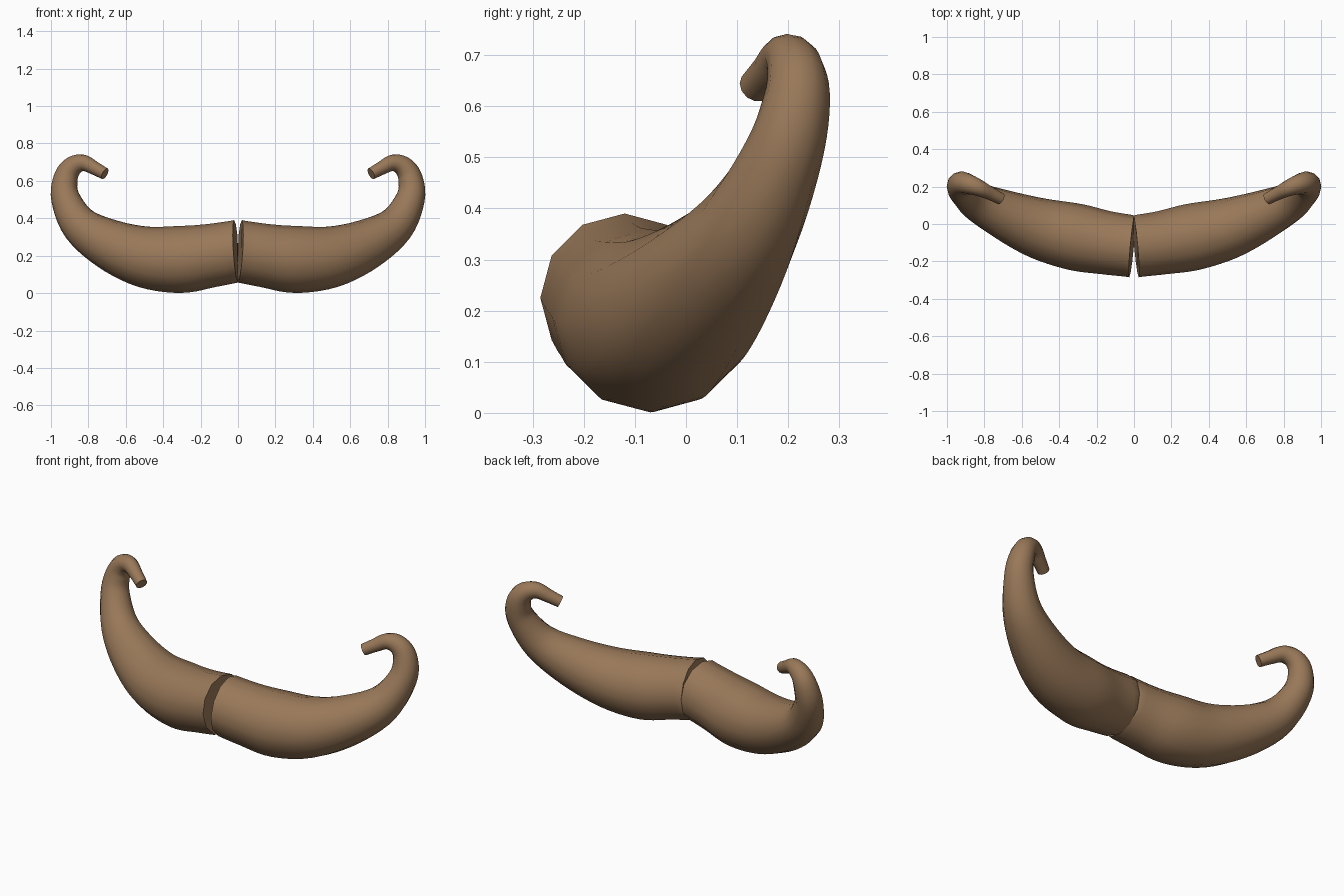
import bpy, bmesh, math
from mathutils import Vector

if "Cube" in bpy.data.objects:
    bpy.data.objects.remove(bpy.data.objects["Cube"])

SIDES, STEPS = 12, 5

# Centre line and radius of the left half, from the parting to the curled tip
STATIONS = [Vector(s) for s in (
    (0, -.12, .225, .165), (.15, -.1, .2, .17), (.31, -.07, .18, .179),
    (.5, -.025, .194, .164), (.69, .047, .262, .135), (.845, .125, .365, .102),
    (.923, .192, .51, .077), (.921, .217, .615, .065), (.885, .213, .676, .055),
    (.827, .192, .696, .044), (.765, .162, .667, .036), (.712, .134, .638, .032))]


def spline(points, steps):
    """Smooth path through the points."""
    ends = [2 * points[0] - points[1]] + points + [2 * points[-1] - points[-2]]
    path = []
    for a, b, c, d in zip(ends, ends[1:], ends[2:], ends[3:]):
        for i in range(steps):
            t = i / steps
            path.append(b + (c - a) * t / 2 + (a - 2.5 * b + 2 * c - d / 2) * t**2
                        + (1.5 * (b - c) + (d - a) / 2) * t**3)
    return path + [points[-1]]


def sweep(bm, path):
    """Tapered round tube with capped ends."""
    rings = []
    for i, p in enumerate(path):
        ahead, behind = path[min(i + 1, len(path) - 1)], path[max(i - 1, 0)]
        along = (ahead - behind).to_3d().normalized()
        if i == 0:
            along = Vector((1, 0, 0))
        front = Vector((0, -1, 0))
        front = (front - along * front.dot(along)).normalized()
        up = along.cross(front)
        ring = []
        for k in range(SIDES):
            a = math.tau * k / SIDES
            ring.append(bm.verts.new(p.to_3d() + p.w * (front * math.cos(a) + up * math.sin(a))))
        rings.append(ring)
    for r, s in zip(rings, rings[1:]):
        for k in range(SIDES):
            n = (k + 1) % SIDES
            bm.faces.new((r[k], r[n], s[n], s[k]))
    bm.faces.new(rings[0])
    bm.faces.new(rings[-1])
    return rings


bm = bmesh.new()
rings = sweep(bm, spline(STATIONS, STEPS))

# Parting: slant the inner end so a notch opens at the front and top
for v in rings[0]:
    v.co.x = max(0, -.09 * v.co.y + .06 * (v.co.z - .23))
bmesh.ops.recalc_face_normals(bm, faces=bm.faces)

mesh = bpy.data.meshes.new("moustache")
bm.to_mesh(mesh)
bm.free()
moustache = bpy.data.objects.new("moustache", mesh)
bpy.context.collection.objects.link(moustache)

# Hair colour
brown = bpy.data.materials.new("warm_brown")
brown.use_nodes = True
brown.diffuse_color = (.32, .19, .1, 1)
brown.node_tree.nodes["Principled BSDF"].inputs["Base Color"].default_value = (.32, .19, .1, 1)
mesh.materials.append(brown)

# Smooth sides, crisp ends
bpy.context.view_layer.objects.active = moustache
moustache.select_set(True)
bpy.ops.object.shade_smooth_by_angle(angle=math.radians(45))

# Right half
mirror = moustache.modifiers.new("right_half", 'MIRROR')
mirror.use_clip = True
mirror.merge_threshold = .001
